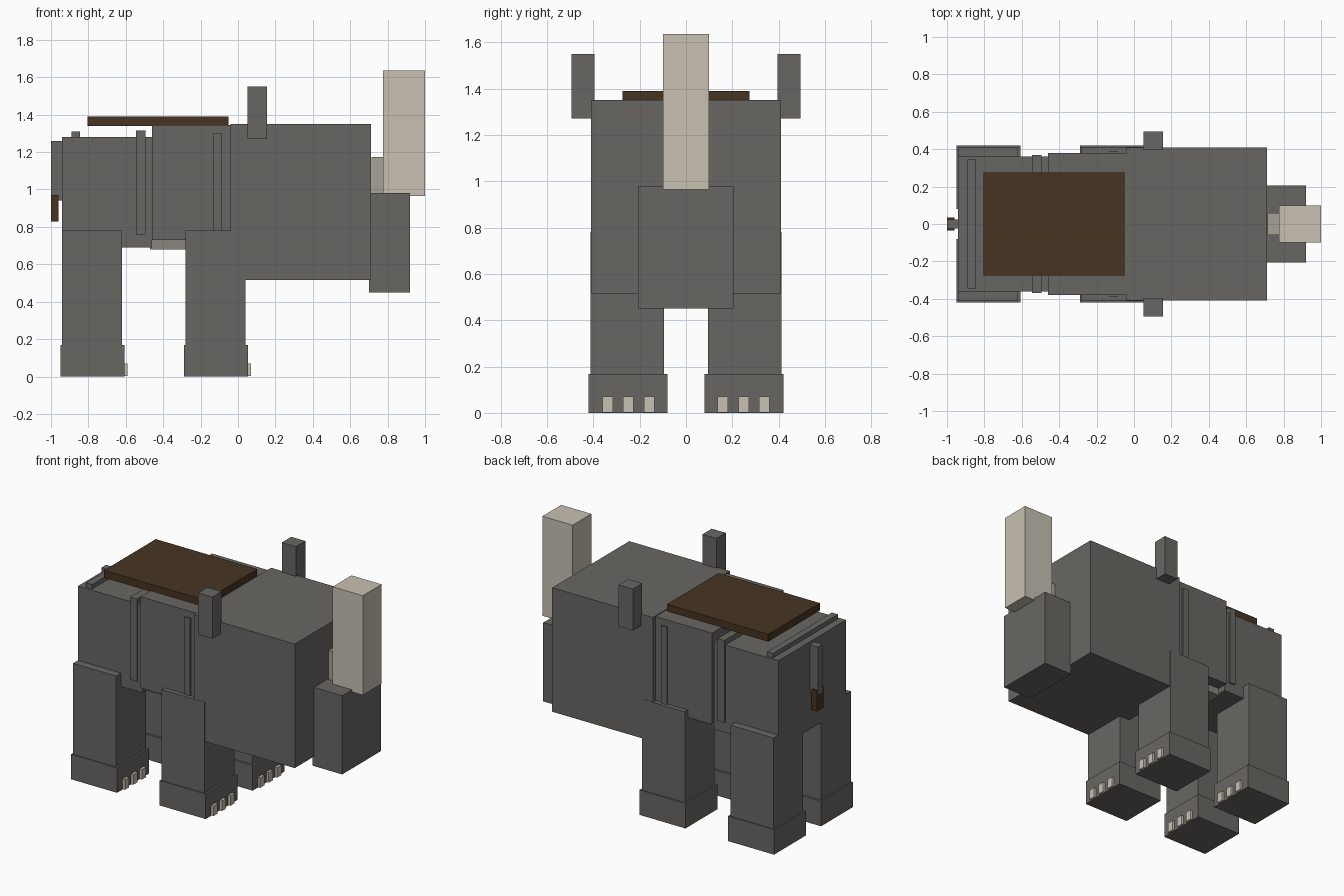
import bpy

if "Cube" in bpy.data.objects:
    bpy.data.objects.remove(bpy.data.objects["Cube"], do_unlink=True)


def material(name, r, g, b):
    m = bpy.data.materials.new(name)
    m.use_nodes = True
    m.diffuse_color = (r, g, b, 1)
    m.node_tree.nodes["Principled BSDF"].inputs["Base Color"].default_value = (r, g, b, 1)
    return m


HIDE = material("grey hide", 0.14, 0.134, 0.123)
BELLY = material("pale belly", 0.25, 0.235, 0.2)
HORN = material("ivory", 0.58, 0.53, 0.45)
SMALL_HORN = material("dull ivory", 0.38, 0.36, 0.31)
LEATHER = material("brown leather", 0.062, 0.034, 0.016)


def box(name, x, y, z, mat):
    """Axis-aligned box from (low, high) ranges."""
    bpy.ops.mesh.primitive_cube_add(size=1, location=[sum(r) / 2 for r in (x, y, z)])
    ob = bpy.context.object
    ob.name = name
    ob.scale = [r[1] - r[0] for r in (x, y, z)]
    bpy.ops.object.transform_apply(location=False, rotation=False, scale=True)
    ob.data.materials.append(mat)
    return ob


def centred(name, x, half, z, mat):
    return box(name, x, (-half, half), z, mat)


def pair(name, x, y, z, mat):
    """Box mirrored to both flanks."""
    box("near_" + name, x, (-y[1], -y[0]), z, mat)
    box("far_" + name, x, y, z, mat)


# Body
centred("rump", (-0.94, -0.46), 0.36, (0.69, 1.28), HIDE)
centred("middle_body", (-0.46, -0.03), 0.38, (0.73, 1.345), HIDE)
centred("chest", (-0.04, 0.71), 0.41, (0.515, 1.35), HIDE)
centred("belly", (-0.47, -0.1), 0.3, (0.68, 0.74), BELLY)

# Raised hide folds
centred("rump_fold", (-0.89, -0.845), 0.345, (0.85, 1.31), HIDE)
centred("waist_fold", (-0.545, -0.495), 0.37, (0.76, 1.315), HIDE)
centred("shoulder_fold", (-0.13, -0.085), 0.39, (0.75, 1.3), HIDE)

# Head, horns and ears
centred("head", (0.7, 0.92), 0.205, (0.45, 0.98), HIDE)
centred("large_horn", (0.775, 1.0), 0.1, (0.965, 1.635), HORN)
centred("small_horn", (0.715, 0.78), 0.06, (0.97, 1.175), SMALL_HORN)
pair("ear", (0.05, 0.155), (0.395, 0.495), (1.27, 1.55), HIDE)

# Saddle and tail
centred("saddle", (-0.805, -0.05), 0.275, (1.34, 1.39), LEATHER)
centred("tail", (-1.0, -0.93), 0.025, (0.94, 1.26), HIDE)
centred("tail_tuft", (-1.0, -0.96), 0.035, (0.83, 0.97), LEATHER)

# Legs, feet and toenails
for end, x in (("front", -0.28), ("rear", -0.94)):
    pair(end + "_leg", (x, x + 0.32), (0.095, 0.412), (0.1, 0.78), HIDE)
    pair(end + "_foot", (x - 0.01, x + 0.333), (0.08, 0.42), (0, 0.168), HIDE)
    for i in range(3):
        y = 0.136 + i * 0.09
        pair(f"{end}_toenail_{i + 1}", (x + 0.32, x + 0.35), (y, y + 0.045), (0.002, 0.07), HORN)
